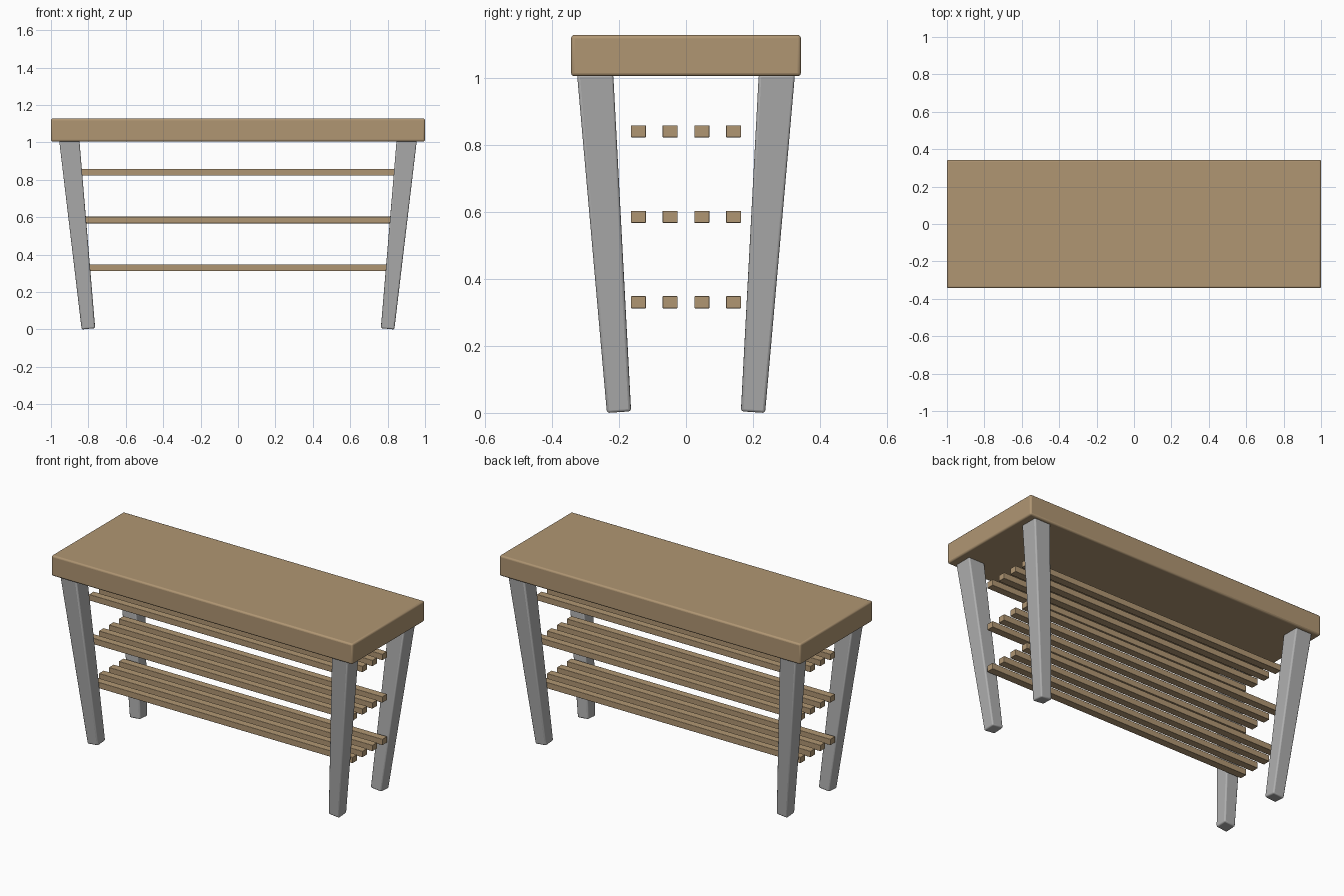
import bpy
import bmesh

cube = bpy.data.objects.get("Cube")
if cube:
    bpy.data.objects.remove(cube, do_unlink=True)


def make_material(name, rgb):
    mat = bpy.data.materials.new(name)
    mat.use_nodes = True
    color = (*rgb, 1.0)
    mat.diffuse_color = color
    mat.node_tree.nodes["Principled BSDF"].inputs["Base Color"].default_value = color
    return mat


wood = make_material("light wood", (0.434, 0.305, 0.171))
grey = make_material("grey paint", (0.43, 0.43, 0.43))


def finish(name, bm, mat, bevel):
    """Turn a bmesh into an object with softened edges."""
    bmesh.ops.recalc_face_normals(bm, faces=bm.faces)
    mesh = bpy.data.meshes.new(name)
    bm.to_mesh(mesh)
    bm.free()
    mesh.materials.append(mat)
    obj = bpy.data.objects.new(name, mesh)
    bpy.context.collection.objects.link(obj)
    mod = obj.modifiers.new("soft edges", "BEVEL")
    mod.width = bevel
    mod.segments = 3
    bpy.ops.object.select_all(action="DESELECT")
    obj.select_set(True)
    bpy.context.view_layer.objects.active = obj
    bpy.ops.object.shade_smooth_by_angle()
    return obj


def box(name, size, center, mat, bevel):
    bm = bmesh.new()
    bmesh.ops.create_cube(bm, size=1)
    for v in bm.verts:
        v.co = [c + s * p for c, s, p in zip(center, size, v.co)]
    return finish(name, bm, mat, bevel)


def leg(name, sx, sy):
    """Tapered, splayed leg with its foot cut square to the leg axis."""
    bm = bmesh.new()
    bmesh.ops.create_cube(bm, size=2)
    for v in bm.verts:
        px, py, top = v.co.x, v.co.y, v.co.z > 0
        if top:
            x, y, z = 0.902 + 0.054 * px, 0.271 + 0.054 * py, 1.01
        else:
            x, y = 0.80 + 0.036 * px, 0.20 + 0.036 * py
            z = 0.005 - 0.0035 * px - 0.0025 * py
        v.co = (sx * x, sy * y, z)
    return finish(name, bm, grey, 0.008)


# Thick top
box("table_top", (2.0, 0.686, 0.123), (0, 0, 1.066), wood, 0.01)

# Four splayed legs
for sx, side in ((1, "left"), (-1, "right")):
    for sy, end in ((-1, "front"), (1, "back")):
        leg(f"{end}_{side}_leg", sx, sy)

# Three slatted shelves
for level, z in (("lower", 0.33), ("middle", 0.585), ("upper", 0.84)):
    for i in range(4):
        y = (i - 1.5) * 0.0945
        box(f"{level}_shelf_slat_{i + 1}", (1.75, 0.045, 0.036), (0, y, z), wood, 0.002)
